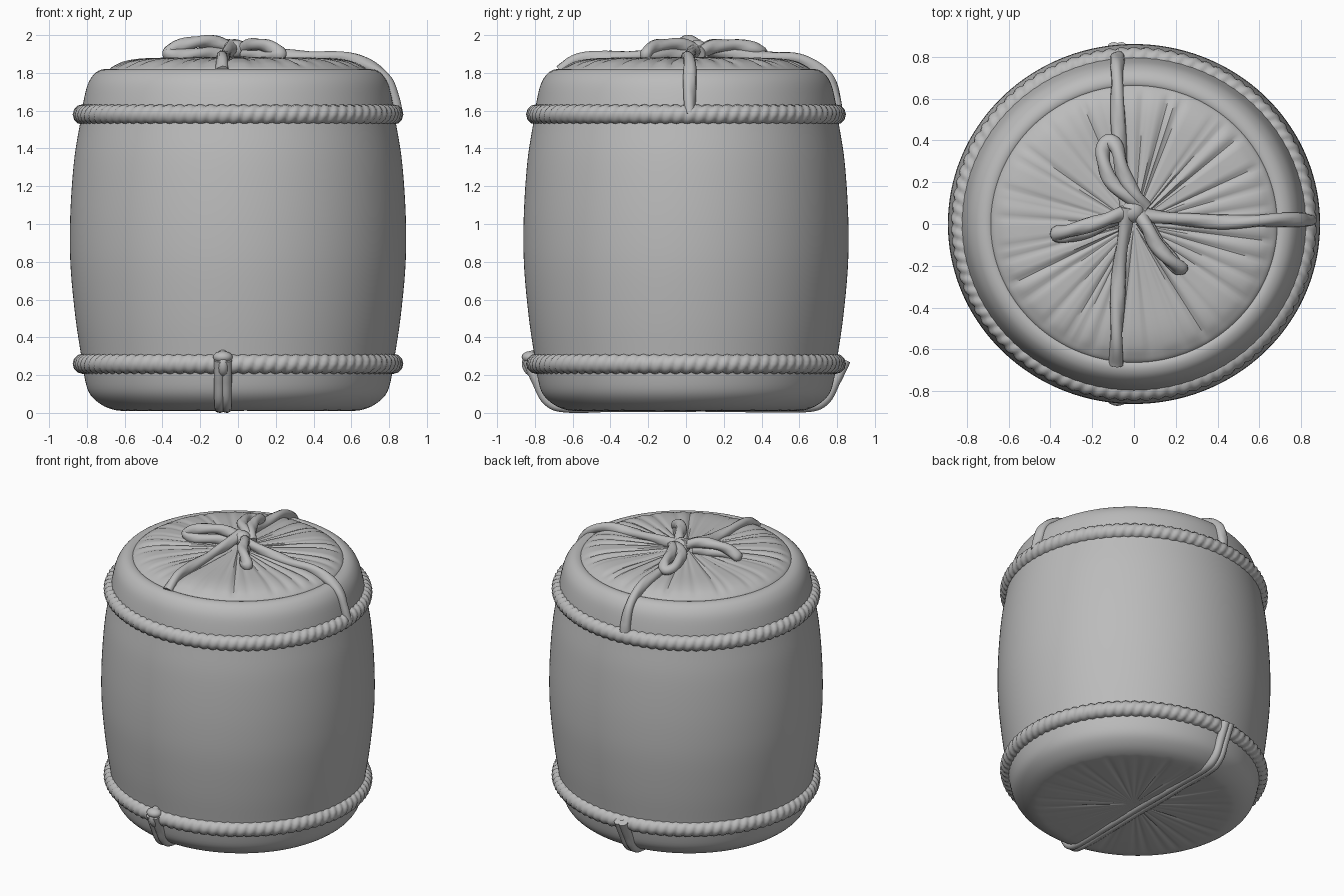
import bpy, bmesh, math, random
from mathutils import Vector

random.seed(4)
old = bpy.data.objects.get("Cube")
if old:
    bpy.data.objects.remove(old, do_unlink=True)

SQUASH = 0.967  # the barrel is slightly narrower in depth
TAU = math.tau

straw = bpy.data.materials.new("plain grey")
straw.use_nodes = True
GREY = (0.5, 0.5, 0.5, 1)
straw.diffuse_color = GREY
straw.node_tree.nodes["Principled BSDF"].inputs["Base Color"].default_value = GREY


def finish(name, bm, angle=40):
    """Turn a bmesh into a smooth shaded object."""
    bmesh.ops.recalc_face_normals(bm, faces=bm.faces)
    mesh = bpy.data.meshes.new(name)
    bm.to_mesh(mesh)
    bm.free()
    mesh.materials.append(straw)
    ob = bpy.data.objects.new(name, mesh)
    bpy.context.collection.objects.link(ob)
    bpy.ops.object.select_all(action='DESELECT')
    ob.select_set(True)
    bpy.context.view_layer.objects.active = ob
    bpy.ops.object.shade_smooth_by_angle(angle=math.radians(angle))
    return ob


def spline(points, steps):
    """Smooth curve through the points."""
    p = [Vector(q) for q in points]
    p = [2 * p[0] - p[1]] + p + [2 * p[-1] - p[-2]]
    out = []
    for i in range(1, len(p) - 2):
        a, b, c, d = p[i - 1:i + 3]
        for k in range(steps):
            t = k / steps
            out.append(0.5 * (2 * b + (c - a) * t + (2 * a - 5 * b + 4 * c - d) * t * t
                              + (3 * b - a - 3 * c + d) * t ** 3))
    return out + [p[-2]]


def skin(bm, rings, closed):
    """Join rings of vertices with quads."""
    n = len(rings[0])
    pairs = list(zip(rings, rings[1:]))
    if closed:
        pairs.append((rings[-1], rings[0]))
    for r, s in pairs:
        for j in range(n):
            k = (j + 1) % n
            bm.faces.new((r[j], r[k], s[k], s[j]))


def revolve(name, profile, steps, relief, segments=240):
    """Lathe a (radius, height) profile; relief(angle, r, z) shifts the height."""
    bm = bmesh.new()
    rings = []
    for r, z, _ in spline([(r, z, 0) for r, z in profile], steps):
        ring = []
        for j in range(segments):
            a = TAU * j / segments
            ring.append(bm.verts.new((r * math.cos(a), r * math.sin(a) * SQUASH,
                                      z + relief(a, r, z))))
        rings.append(ring)
    skin(bm, rings, False)
    for ring in (rings[0], rings[-1]):
        bm.faces.new(ring)
    return finish(name, bm)


def rope(name, path, radius, pitch, closed=False, depth=0.2, sides=12):
    """Sweep a two-strand twisted section along a path."""
    bm = bmesh.new()
    n = len(path)
    side, length, rings = None, 0, []
    for i, p in enumerate(path):
        before = path[i - 1] if closed or i else p
        after = path[(i + 1) % n] if closed or i < n - 1 else p
        tangent = (after - before).normalized()
        if closed:
            side = Vector((0, 0, 1))
        elif side is None:
            side = tangent.cross(Vector((0.1, 0.2, 1))).normalized()
        side = (side - tangent * side.dot(tangent)).normalized()
        up = tangent.cross(side)
        twist = TAU * pitch * (i / n if closed else length)
        length += (after - p).length
        ring = []
        for j in range(sides):
            a = TAU * j / sides
            r = radius * (1 - depth + depth * abs(math.cos(a + twist)))
            ring.append(bm.verts.new(p + r * (math.cos(a) * side + math.sin(a) * up)))
        rings.append(ring)
    skin(bm, rings, closed)
    if not closed:
        bm.faces.new(rings[0])
        bm.faces.new(rings[-1])
    return finish(name, bm, 60)


def blob(name, centre, size):
    """Rounded lump for a knot."""
    bm = bmesh.new()
    bmesh.ops.create_uvsphere(bm, u_segments=20, v_segments=12, radius=1)
    for v in bm.verts:
        v.co = Vector(centre) + Vector(c * s for c, s in zip(v.co, size))
    return finish(name, bm)


def make_pleats(count, depth, width, reach):
    """Random narrow radial creases."""
    creases = [((k + random.uniform(-0.35, 0.35)) * TAU / count,
                depth * random.uniform(0.3, 1)) for k in range(count)]

    def relief(a, r, z):
        fade = min(1, r / 0.3) * max(0, min(1, (reach - r) / 0.06))
        dip = 0
        for c, d in creases:
            gap = abs((a - c + math.pi) % TAU - math.pi)
            dip += d * max(0, 1 - gap / width)
        return fade * dip
    return relief


# Straw wrapped barrel with a rounded foot and rim
under = make_pleats(34, 0.008, 0.05, 0.66)
body_profile = [(0.02, 0.02), (0.3, 0.015), (0.58, 0.01), (0.67, 0.02), (0.74, 0.055),
                (0.79, 0.11), (0.815, 0.2), (0.83, 0.3), (0.86, 0.5), (0.885, 0.75),
                (0.89, 0.95), (0.883, 1.15), (0.865, 1.36), (0.835, 1.54), (0.82, 1.64),
                (0.795, 1.74), (0.76, 1.795), (0.72, 1.818), (0.685, 1.815), (0.67, 1.79)]
revolve("straw_barrel", body_profile, 4,
        lambda a, r, z: under(a, r, z) if z < 0.1 else 0)

# Gathered straw cushion on the lid
top = make_pleats(38, -0.016, 0.05, 0.68)
revolve("pleated_lid", [(0.69, 1.79), (0.685, 1.815), (0.655, 1.838), (0.6, 1.862),
                        (0.5, 1.877), (0.3, 1.882), (0.02, 1.886)], 5, top)

# Twisted hoops around the barrel
for name, z in (("upper_hoop", 1.58), ("lower_hoop", 0.26)):
    loop = [Vector((0.822 * math.cos(TAU * i / 720), 0.793 * math.sin(TAU * i / 720), z))
            for i in range(720)]
    rope(name, loop, 0.054, 45, closed=True, depth=0.18)

# Cords tying the lid to the upper hoop
cords = {
    "left_cord": [(0, 0.05, 1.93), (0.15, 0.03, 1.9), (0.4, 0.01, 1.885), (0.58, 0.015, 1.875),
                  (0.7, 0.02, 1.835), (0.785, 0.02, 1.765), (0.82, 0.02, 1.67), (0.84, 0.02, 1.58)],
    "back_cord": [(-0.03, 0.06, 1.93), (-0.05, 0.2, 1.9), (-0.07, 0.4, 1.885), (-0.08, 0.57, 1.875),
                  (-0.08, 0.68, 1.83), (-0.08, 0.755, 1.765), (-0.08, 0.79, 1.67), (-0.08, 0.8, 1.58)],
    "front_cord": [(-0.03, 0.08, 1.95), (-0.045, -0.04, 1.92), (-0.07, -0.2, 1.89),
                   (-0.08, -0.42, 1.885), (-0.085, -0.57, 1.868), (-0.085, -0.67, 1.81)],
}
for name, points in cords.items():
    rope(name, spline(points, 12), 0.036, 1.2, depth=0.28)

# Bow loops over the lid
loops = {
    "back_bow_loop": [(0.05, 0.07, 1.91), (-0.03, 0.13, 1.94), (-0.12, 0.22, 1.945),
                      (-0.15, 0.34, 1.92), (-0.12, 0.395, 1.91), (-0.08, 0.36, 1.93),
                      (-0.055, 0.25, 1.945), (0, 0.15, 1.94), (0.05, 0.08, 1.91)],
    "right_bow_loop": [(-0.03, 0.06, 1.93), (-0.11, 0.03, 1.96), (-0.2, 0, 1.965),
                       (-0.3, -0.03, 1.945), (-0.37, -0.045, 1.905), (-0.33, -0.06, 1.89),
                       (-0.22, -0.03, 1.9), (-0.08, 0.03, 1.9)],
    "left_bow_loop": [(0.02, 0.06, 1.92), (0.06, -0.01, 1.945), (0.1, -0.09, 1.95),
                      (0.16, -0.16, 1.94), (0.22, -0.21, 1.905), (0.2, -0.2, 1.89),
                      (0.13, -0.11, 1.89), (0.04, 0.02, 1.9)],
}
for name, points in loops.items():
    rope(name, spline(points, 10), 0.037, 2.5, depth=0.22)
blob("bow_knot", (-0.01, 0.06, 1.925), (0.06, 0.055, 0.05))

# Cord passing under the barrel, tied to the lower hoop
under_points = [(-0.08, 0.845, 0.28), (-0.08, 0.79, 0.17), (-0.08, 0.73, 0.065),
                (-0.08, 0.62, 0.03), (-0.08, 0.3, 0.033), (-0.08, -0.3, 0.033),
                (-0.08, -0.62, 0.03), (-0.08, -0.73, 0.065), (-0.08, -0.79, 0.17),
                (-0.08, -0.84, 0.28)]
for name, shift in (("under_cord_a", -0.018), ("under_cord_b", 0.018)):
    rope(name, [p + Vector((shift, 0, 0)) for p in spline(under_points, 8)], 0.03, 1, depth=0.1)

# Knot on the lower hoop
blob("hoop_knot", (-0.08, -0.825, 0.295), (0.052, 0.045, 0.032))
wrap = [Vector((-0.08, -0.795 + 0.045 * math.cos(TAU * i / 32), 0.26 + 0.045 * math.sin(TAU * i / 32)))
        for i in range(33)]
rope("hoop_knot_wrap", wrap, 0.03, 2, depth=0.1)
